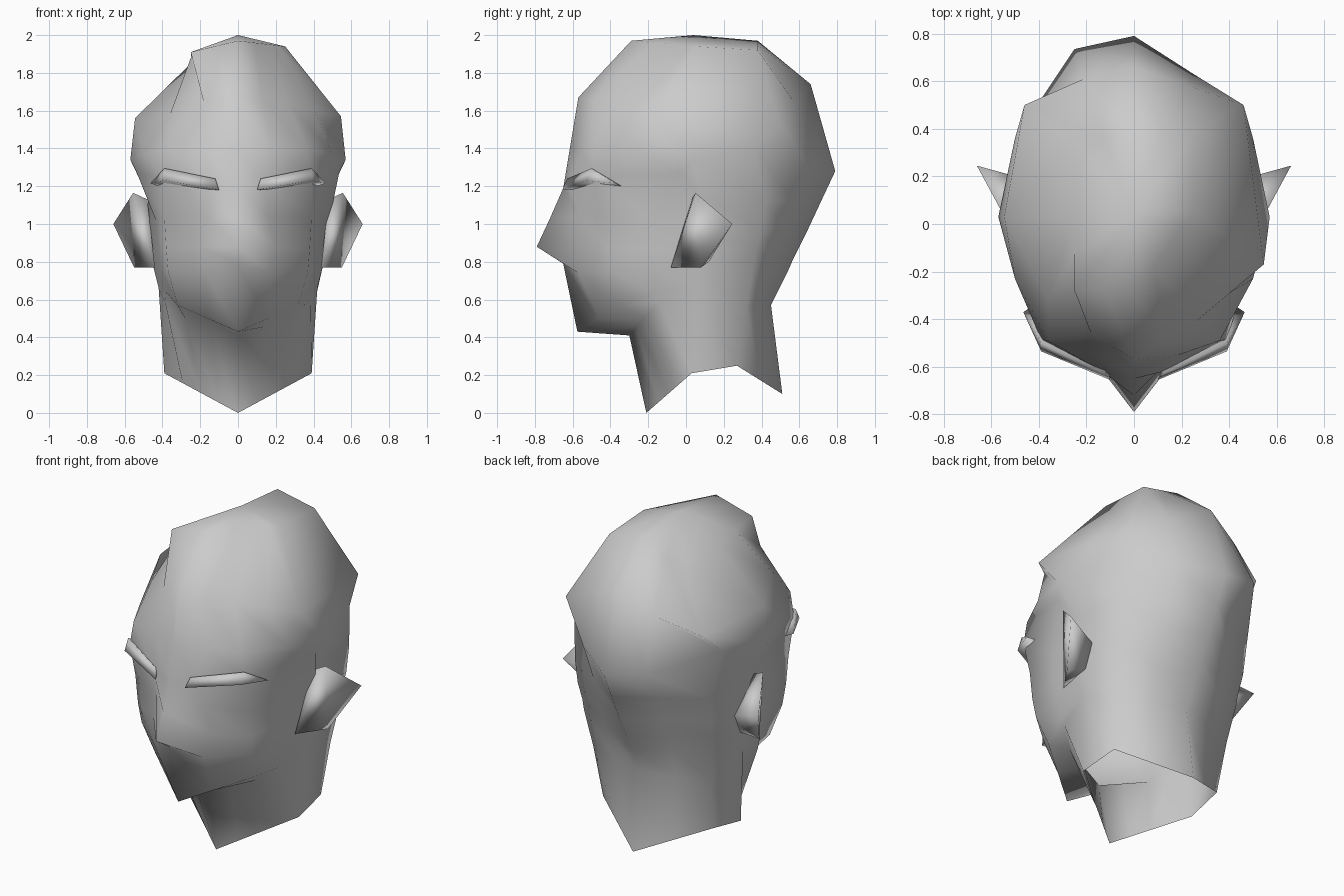
import bpy
import bmesh
from mathutils import Vector

cube = bpy.data.objects.get("Cube")
if cube:
    bpy.data.objects.remove(cube, do_unlink=True)

clay = bpy.data.materials.new("grey clay")
clay.use_nodes = True
colour = (0.6, 0.6, 0.6, 1)
clay.diffuse_color = colour
clay.node_tree.nodes["Principled BSDF"].inputs["Base Color"].default_value = colour

# Column numbers of a half ring that can be placed by name
COLUMNS = {"nose": 1, "temple": 3, "rear": 6}


def half_ring(front, cheek, side, nape, back, **placed):
    """Eight points from front centre to back centre.

    The front and back are (y, z) on the middle plane. Columns between the
    corners sit halfway along the edge unless they are placed by name.
    """
    front, back = Vector((0, *front)), Vector((0, *back))
    cheek, side, nape = Vector(cheek), Vector(side), Vector(nape)
    points = [front, (front + cheek) / 2, cheek, (cheek + side) / 2,
              side, nape, (nape + back) / 2, back]
    for name, place in placed.items():
        points[COLUMNS[name]] = Vector(place)
    return points


def finish(bm, name):
    """Turn the mesh data into a smooth grey object."""
    bmesh.ops.remove_doubles(bm, verts=bm.verts, dist=.0005)
    bmesh.ops.recalc_face_normals(bm, faces=bm.faces)
    mesh = bpy.data.meshes.new(name)
    bm.to_mesh(mesh)
    bm.free()
    mesh.materials.append(clay)
    for face in mesh.polygons:
        face.use_smooth = True
    obj = bpy.data.objects.new(name, mesh)
    bpy.context.collection.objects.link(obj)
    return obj


# Skull rings, from crown to brow; the two sides are cut differently
crown_front, crown_back = (-.29, 1.97), (.38, 1.97)
crown_left = half_ring(crown_front, (.17, -.06, 1.95), (.25, .05, 1.94),
                       (.25, .38, 1.92), crown_back)
crown_right = half_ring(crown_front, (.25, -.28, 1.91), (.25, .04, 1.85),
                        (.25, .35, 1.79), crown_back)
forehead_front, forehead_back = (-.57, 1.67), (.66, 1.74)
forehead_left = half_ring(forehead_front, (.26, -.41, 1.64), (.545, -.17, 1.57),
                          (.46, .5, 1.53), forehead_back)
forehead_right = half_ring(forehead_front, (.18, -.46, 1.64), (.545, .03, 1.56),
                           (.46, .5, 1.53), forehead_back,
                           temple=(.36, -.32, 1.58), rear=(.21, .61, 1.63))
widest_left = half_ring((-.615, 1.4), (.36, -.49, 1.4), (.57, .03, 1.34),
                        (.5, .36, 1.4), (.79, 1.28),
                        temple=(.5, -.23, 1.37), rear=(.25, .63, 1.33))
widest_right = [point.copy() for point in widest_left]
widest_right[COLUMNS["rear"]].y = .735
brow = half_ring((-.65, 1.19), (.39, -.485, 1.25), (.475, .08, 1.14),
                 (.455, .42, 1.12), (.715, 1.12),
                 nose=(.14, -.615, 1.21), temple=(.535, -.02, 1.27))

# Face rings, from eyes to chin
eyes = half_ring((-.72, 1.03), (.39, -.43, 1.04), (.48, .06, 1),
                 (.45, .4, .97), (.645, .97), nose=(.16, -.56, 1.04))
nostrils = half_ring((-.79, .88), (.38, -.42, .87), (.46, .05, .86),
                     (.44, .37, .86), (.57, .82), nose=(.2, -.53, .88))
mouth = half_ring((-.65, .79), (.37, -.4, .75), (.45, .05, .78),
                  (.435, .36, .79), (.535, .74), nose=(.17, -.57, .74))
jaw = half_ring((-.575, .43), (.32, -.35, .57), (.42, .05, .66),
                (.4, .32, .56), (.45, .57), temple=(.38, -.17, .64))

# Neck rings; the top one shares its rear half with the jaw
throat = half_ring((-.3, .41), (.28, -.22, .5), (.42, .05, .66),
                   (.4, .32, .56), (.45, .57), temple=(.385, -.14, .58))
collar = half_ring((-.21, 0), (.195, -.09, .105), (.39, .03, .21),
                   (.37, .27, .25), (.51, .1))

bm = bmesh.new()
halves = [(crown_left, crown_right), (forehead_left, forehead_right),
          (widest_left, widest_right)]
halves += [(ring, ring) for ring in (brow, eyes, nostrils, mouth, jaw, throat, collar)]
rings = []
for left, right in halves:
    mirrored = [Vector((-p.x, p.y, p.z)) for p in reversed(right[1:-1])]
    rings.append([bm.verts.new(p) for p in left + mirrored])

apex = bm.verts.new((0, .04, 2))
count = len(rings[0])
for i in range(count):
    j = (i + 1) % count
    bm.faces.new((apex, rings[0][i], rings[0][j]))
    for upper, lower in zip(rings, rings[1:]):
        # Skip the zero-area strip where throat and jaw coincide
        if (upper[i].co - lower[i].co).length + (upper[j].co - lower[j].co).length > .001:
            bm.faces.new((upper[i], lower[i], lower[j], upper[j]))
finish(bm, "head")


def mirrored_hull(name, points):
    """Convex part on the left, mirrored to the right."""
    bm = bmesh.new()
    for point in points:
        bm.verts.new(point)
    bmesh.ops.convex_hull(bm, input=bm.verts)
    obj = finish(bm, name)
    obj.modifiers.new("Mirror", 'MIRROR').use_mirror_merge = False


# Eyebrow ridges: inner end, bend and outer tip
mirrored_hull("eyebrows", [
    (.1, -.655, 1.18), (.12, -.63, 1.24), (.13, -.56, 1.19),
    (.39, -.535, 1.23), (.39, -.5, 1.295), (.35, -.42, 1.22),
    (.465, -.37, 1.215), (.42, -.34, 1.2)])

# Ears: flared wedges growing from the sides of the head
mirrored_hull("ears", [
    (.48, .03, 1.13), (.555, .05, 1.165), (.66, .245, 1),
    (.55, .08, .77), (.44, -.08, .77), (.45, .12, .8),
    (.46, .19, .93)])
